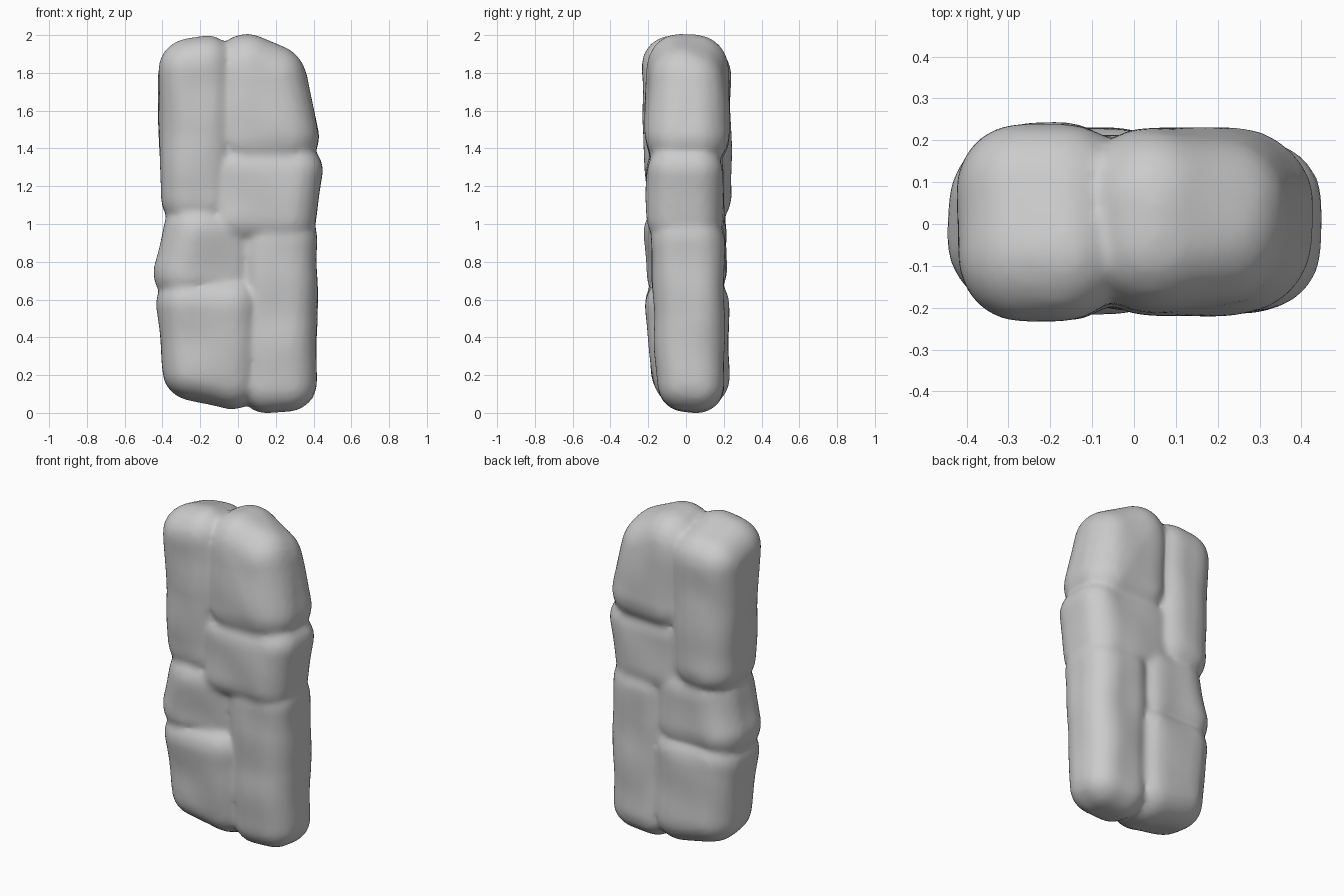
import bpy
import bmesh
from itertools import product
from mathutils import Matrix, Vector, noise

default_cube = bpy.data.objects.get("Cube")
if default_cube:
    bpy.data.objects.remove(default_cube, do_unlink=True)

# Weathered grey stone
stone = bpy.data.materials.new("grey stone")
stone.use_nodes = True
grey = (0.6, 0.6, 0.6, 1)
stone.diffuse_color = grey
stone.node_tree.nodes["Principled BSDF"].inputs["Base Color"].default_value = grey

# How far each stone sinks into its neighbours
SINK = {"left": (0, 0.06), "right": (0, 0.06), "below": (2, 0.08), "above": (2, 0.08)}


def add_stone(bm, low, high, radius, sunk, trims):
    """Hull of eight balls, one per corner; trims shift single corners or whole edges.

    A trim key names the corner by sides, such as "left front top"; sides left out match both.
    """
    low, high = Vector(low), Vector(high)
    for side in sunk:
        axis, depth = SINK[side]
        if side in ("left", "below"):
            low[axis] -= depth
        else:
            high[axis] += depth
    block = bmesh.new()
    for sides in product(("left", "right"), ("front", "back"), ("bottom", "top")):
        centre = Vector([high[i] - radius if side in ("right", "back", "top")
                         else low[i] + radius for i, side in enumerate(sides)])
        for key, shift in trims.items():
            if set(key.split()) <= set(sides):
                centre += Vector(shift)
        bmesh.ops.create_icosphere(block, subdivisions=3, radius=radius,
                                   matrix=Matrix.Translation(centre))
    hull = bmesh.ops.convex_hull(block, input=block.verts[:])
    inside = {v for v in hull["geom_interior"] if isinstance(v, bmesh.types.BMVert)}
    bmesh.ops.delete(block, geom=list(inside), context="VERTS")
    bmesh.ops.recalc_face_normals(block, faces=block.faces[:])
    part = bpy.data.meshes.new("block")
    block.to_mesh(part)
    block.free()
    bm.from_mesh(part)
    bpy.data.meshes.remove(part)


bm = bmesh.new()

# Column of stones on the -x side, from top to bottom
add_stone(bm, (-0.44, -0.21, 1.06), (-0.07, 0.235, 1.98), 0.16, ["right", "below"],
          {"left top": (0.02, 0, -0.01), "front top": (0, -0.02, 0.01),
           "back top": (0, 0, -0.03), "left bottom": (0.03, 0, 0)})
add_stone(bm, (-0.445, -0.24, 0.66), (0.05, 0.215, 1.05), 0.17, ["right", "above", "below"],
          {"right front": (0, 0.04, 0), "left top": (0.05, 0, 0),
           "front top": (0, 0.02, 0), "front bottom": (0, 0.03, 0)})
add_stone(bm, (-0.445, -0.21, 0.015), (0.06, 0.225, 0.65), 0.16, ["right", "above"],
          {"left bottom": (0.05, 0, 0.05), "front bottom": (0, 0.03, 0.01),
           "left top": (0.02, 0, 0)})

# Column of stones on the +x side, from top to bottom
add_stone(bm, (-0.07, -0.215, 1.36), (0.44, 0.23, 2), 0.18, ["left", "below"],
          {"right top": (-0.05, 0, -0.04), "right front top": (-0.03, 0.02, -0.02),
           "right back top": (-0.02, -0.02, -0.04), "right bottom": (-0.01, 0, 0)})
add_stone(bm, (-0.1, -0.205, 0.97), (0.445, 0.195, 1.34), 0.14, ["left", "above", "below"],
          {"right bottom": (-0.04, 0, 0)})
add_stone(bm, (0.07, -0.185, 0), (0.435, 0.2, 0.97), 0.14, ["left", "above"],
          {"right top": (-0.02, 0, 0), "right bottom": (-0.02, 0, 0),
           "front bottom": (0, 0.03, 0.01)})

mesh = bpy.data.meshes.new("stone_pillar_blocks")
bm.to_mesh(mesh)
bm.free()
pillar = bpy.data.objects.new("stone_pillar", mesh)
bpy.context.collection.objects.link(pillar)

# Fuse the stones into one worn surface
fuse = pillar.modifiers.new("fuse", "REMESH")
fuse.mode = "VOXEL"
fuse.voxel_size = 0.018
soften = pillar.modifiers.new("soften", "SMOOTH")
soften.factor = 0.5
soften.iterations = 8
depsgraph = bpy.context.evaluated_depsgraph_get()
worn = bpy.data.meshes.new_from_object(pillar.evaluated_get(depsgraph))
pillar.modifiers.clear()
pillar.data = worn
bpy.data.meshes.remove(mesh)
worn.name = "stone_pillar"

# Gentle unevenness
normals = [v.normal.copy() for v in worn.vertices]
for v, normal in zip(worn.vertices, normals):
    v.co += normal * (0.003 + 0.012 * noise.noise(v.co * 4))

# Stand on the ground
ground = min(v.co.z for v in worn.vertices)
worn.transform(Matrix.Translation((0, 0, -ground)))

worn.materials.clear()
worn.materials.append(stone)
for face in worn.polygons:
    face.use_smooth = True
    face.material_index = 0
worn.update()
